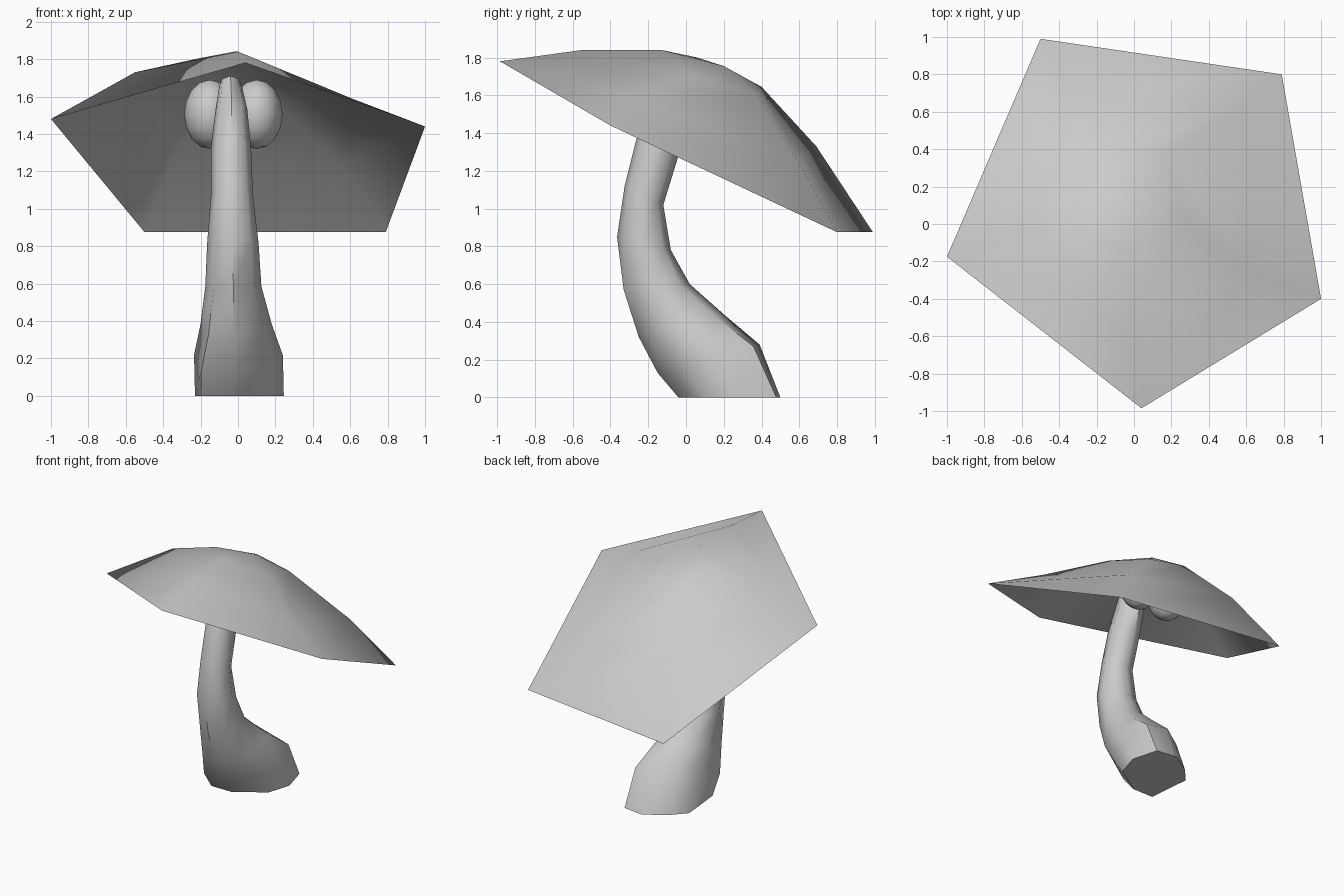
import bpy, bmesh, math
from mathutils import Vector

if "Cube" in bpy.data.objects:
    bpy.data.objects.remove(bpy.data.objects["Cube"])


def loft(name, rings, start_cap=False, tip=None, angle=60):
    """Skin a list of equal-length point rings, optionally closing both ends."""
    bm = bmesh.new()
    loops = [[bm.verts.new(p) for p in ring] for ring in rings]
    n = len(loops[0])
    for a, b in zip(loops, loops[1:]):
        for i in range(n):
            j = (i + 1) % n
            bm.faces.new((a[i], a[j], b[j], b[i]))
    if start_cap:
        bm.faces.new(loops[0][::-1])
    if tip:
        t = bm.verts.new(tip)
        for i in range(n):
            bm.faces.new((loops[-1][i], loops[-1][(i + 1) % n], t))
    mesh = bpy.data.meshes.new(name)
    bm.to_mesh(mesh)
    bm.free()
    obj = bpy.data.objects.new(name, mesh)
    bpy.context.collection.objects.link(obj)
    bpy.ops.object.select_all(action='DESELECT')
    bpy.context.view_layer.objects.active = obj
    obj.select_set(True)
    bpy.ops.object.shade_smooth_by_angle(angle=math.radians(angle))
    return obj


# Curved stem: front (y, z), back (y, z), left x, right x
sections = [
    ((-.04, 0), (.50, 0), -.23, .245),
    ((-.15, .13), (.39, .28), -.235, .24),
    ((-.25, .32), (.20, .44), -.20, .18),
    ((-.33, .57), (.02, .60), -.175, .125),
    ((-.365, .85), (-.08, .78), -.165, .11),
    ((-.325, 1.12), (-.12, 1.02), -.145, .08),
    ((-.265, 1.36), (-.04, 1.28), -.145, .07),
    ((-.17, 1.59), (.03, 1.47), -.12, .05),
    ((-.05, 1.71), (.07, 1.61), -.10, .02),
]
# Irregular foot outline (side, forward), fading to a regular octagon upwards
foot = [(-.16, 1), (.77, .48), (1, -.18), (.77, -.92),
        (.1, -1), (-.58, -.63), (-1, -.22), (-.87, 1)]
fade = [1, .8, .4]
stem_rings = []
for k, (front, back, x0, x1) in enumerate(sections):
    f, b = Vector((0, *front)), Vector((0, *back))
    mid, half = (f + b) / 2, (f - b) / 2
    w = fade[k] if k < len(fade) else 0
    ring = []
    for i in range(8):
        t = i * math.tau / 8
        side = foot[i][0] * w + math.sin(t) * (1 - w)
        ahead = foot[i][1] * w + math.cos(t) * (1 - w)
        p = mid + half * ahead
        p.x = (x0 + x1) / 2 + (x1 - x0) / 2 * side
        ring.append(p)
    stem_rings.append(ring)
loft("stem", stem_rings, start_cap=True, tip=(-.04, .02, 1.70), angle=48)

# Tilted five-sided cap: open shell with rim, shoulder and crown rings
rim = [(-1, -.175, 1.48), (.04, -.985, 1.78), (1, -.40, 1.44),
       (.79, .80, .875), (-.5, .99, .875)]
shoulder = [(-.55, -.01, 1.73), (.0, -.55, 1.84), (.62, -.25, 1.585),
            (.54, .60, 1.24), (-.32, .69, 1.33)]
crown = [(-.23, .06, 1.80), (-.02, -.13, 1.84), (.27, .04, 1.70),
         (.17, .38, 1.60), (-.12, .40, 1.645)]
loft("cap", [rim, shoulder, crown], tip=(0, .20, 1.755), angle=90)

# Pair of bulbs tucked under the cap behind the stem
for side, x in (("left", -.15), ("right", .10)):
    bpy.ops.mesh.primitive_uv_sphere_add(segments=12, ring_count=8, radius=1,
                                         location=(x, .19, 1.505))
    bulb = bpy.context.object
    bulb.name = side + "_bulb"
    bulb.scale = (.138, .16, .185)
    bpy.ops.object.shade_smooth_by_angle(angle=math.radians(60))
